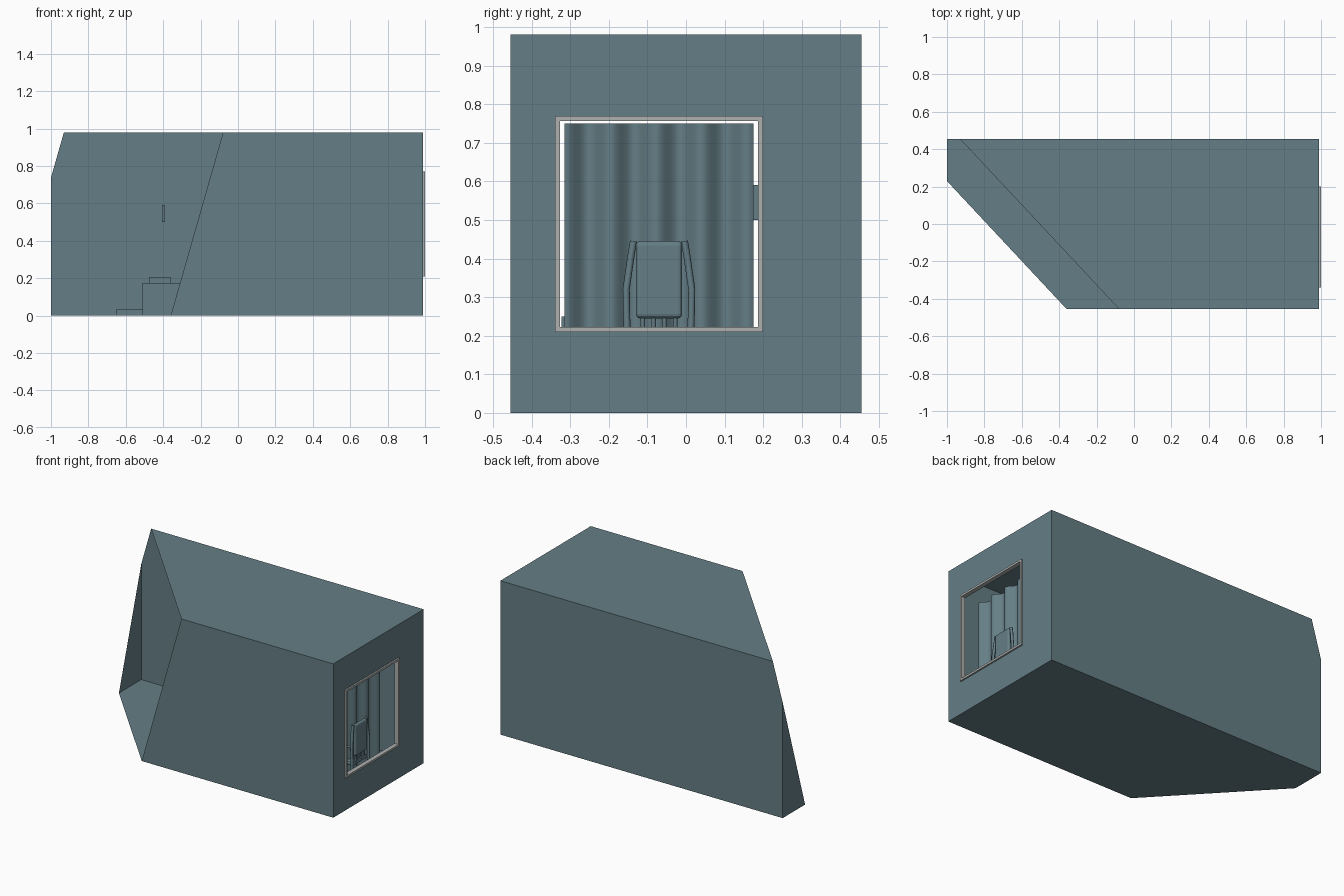
import bpy, bmesh, math
from mathutils import Vector

if "Cube" in bpy.data.objects:
    bpy.data.objects.remove(bpy.data.objects["Cube"])


def material(name, color):
    m = bpy.data.materials.new(name)
    m.diffuse_color = (*color, 1)
    m.use_nodes = True
    m.node_tree.nodes["Principled BSDF"].inputs["Base Color"].default_value = m.diffuse_color
    return m


BLUE = material("slate blue", (0.13, 0.21, 0.24))
GREY = material("pale grey", (0.42, 0.44, 0.43))


def finish(name, bm, mat=BLUE):
    mesh = bpy.data.meshes.new(name)
    bm.to_mesh(mesh)
    bm.free()
    mesh.materials.append(mat)
    ob = bpy.data.objects.new(name, mesh)
    bpy.context.collection.objects.link(ob)
    return ob


def box(name, lo, hi, mat=BLUE, bevel=0, segments=2):
    bm = bmesh.new()
    bmesh.ops.create_cube(bm, size=1)
    for v in bm.verts:
        v.co = Vector([(a + b) / 2 + c * (b - a) for a, b, c in zip(lo, hi, v.co)])
    if bevel:
        bmesh.ops.bevel(bm, geom=bm.edges[:], offset=bevel, segments=segments,
                        affect='EDGES', profile=0.5)
    return finish(name, bm, mat)


def rod(name, points, radius):
    cu = bpy.data.curves.new(name, 'CURVE')
    cu.dimensions = '3D'
    cu.bevel_depth = radius
    cu.bevel_resolution = 2
    cu.use_fill_caps = True
    cu.materials.append(BLUE)
    sp = cu.splines.new('POLY')
    sp.points.add(len(points) - 1)
    for p, co in zip(sp.points, points):
        p.co = (*co, 1)
    ob = bpy.data.objects.new(name, cu)
    bpy.context.collection.objects.link(ob)


# Room shell: thin walls, sliced open by a slanted plane, with a window hole
RIGHT, HALF, TOP = 0.99, 0.455, 0.98
Y0, Y1, Z0, Z1 = -0.34, 0.20, 0.21, 0.77
bm = bmesh.new()
bmesh.ops.create_cube(bm, size=1)
for v in bm.verts:
    v.co = ((-1 + RIGHT) / 2 + v.co.x * (RIGHT + 1), v.co.y * 2 * HALF, (v.co.z + 0.5) * TOP)
bm.normal_update()
bmesh.ops.delete(bm, geom=[f for f in bm.faces if f.normal.x > 0.9], context='FACES_ONLY')


def corner(y, z):
    return min(bm.verts, key=lambda v: (v.co - Vector((RIGHT, y, z))).length)


outer = [corner(*c) for c in ((-HALF, 0), (HALF, 0), (HALF, TOP), (-HALF, TOP))]
inner = [bm.verts.new((RIGHT, y, z)) for y, z in ((Y0, Z0), (Y1, Z0), (Y1, Z1), (Y0, Z1))]
for i in range(4):
    j = (i + 1) % 4
    bm.faces.new((outer[i], outer[j], inner[j], inner[i]))
bmesh.ops.bisect_plane(bm, geom=bm.verts[:] + bm.edges[:] + bm.faces[:],
                       plane_co=(-0.36, -HALF, 0), plane_no=(-1, -0.935, 0.286),
                       clear_outer=True)
bmesh.ops.recalc_face_normals(bm, faces=bm.faces[:])
finish("room_shell", bm)

# Window frame and sill
T = 0.013
for name, y0, y1, z0, z1 in (("frame_left", Y0, Y0 + T, Z0, Z1),
                             ("frame_right", Y1 - T, Y1, Z0, Z1),
                             ("frame_top", Y0 + T, Y1 - T, Z1 - T, Z1),
                             ("window_sill", Y0 + T, Y1 - T, Z0, Z0 + T)):
    box(name, (0.972, y0, z0), (1.0, y1, z1), GREY)

# Curtain hanging in soft folds behind the window
bm = bmesh.new()
N = 64
rows = []
for i in range(N + 1):
    y = -0.315 + 0.49 * i / N
    x = 0.868 + 0.018 * math.cos(2 * math.pi * (y + 0.195) / 0.118)
    rows.append([bm.verts.new((x, y, z)) for z in (0.03, 0.75)])
for a, b in zip(rows, rows[1:]):
    f = bm.faces.new((a[0], b[0], b[1], a[1]))
    f.smooth = True
finish("curtain", bm)

# Chair with its back to the window
CY = -0.07
box("chair_back", (0.895, CY - 0.06, 0.245), (0.92, CY + 0.06, 0.445), bevel=0.011, segments=3)
box("chair_seat", (0.76, CY - 0.075, 0.185), (0.91, CY + 0.075, 0.21), bevel=0.01)
for s, side in ((-1, "left"), (1, "right")):
    rod(side + "_back_post", [(0.91, CY + s * 0.082, 0.01), (0.91, CY + s * 0.083, 0.22),
                              (0.91, CY + s * 0.085, 0.32), (0.905, CY + s * 0.072, 0.41),
                              (0.905, CY + s * 0.066, 0.445)], 0.009)
    rod(side + "_front_leg", [(0.75, CY + s * 0.08, 0.01), (0.78, CY + s * 0.07, 0.2)], 0.008)
    rod(side + "_arm", [(0.9, CY + s * 0.083, 0.31), (0.78, CY + s * 0.083, 0.3),
                        (0.775, CY + s * 0.075, 0.2)], 0.008)
for k in range(4):
    y = CY - 0.042 + 0.028 * k
    rod("back_spindle", [(0.905, y, 0.2), (0.908, y, 0.25)], 0.006)

# Bed, pillow and rug along the back wall, with a small wall panel above
box("bed", (-0.51, 0.16, 0), (0.15, 0.44, 0.175))
box("pillow", (-0.475, 0.19, 0.175), (-0.36, 0.41, 0.205))
box("rug", (-0.65, 0.19, 0), (-0.51, 0.44, 0.035))
box("wall_panel", (-0.405, 0.17, 0.5), (-0.39, 0.45, 0.59))

# Low cabinet by the front wall
box("cabinet", (0.3, -0.322, 0), (0.5, -0.15, 0.25))
